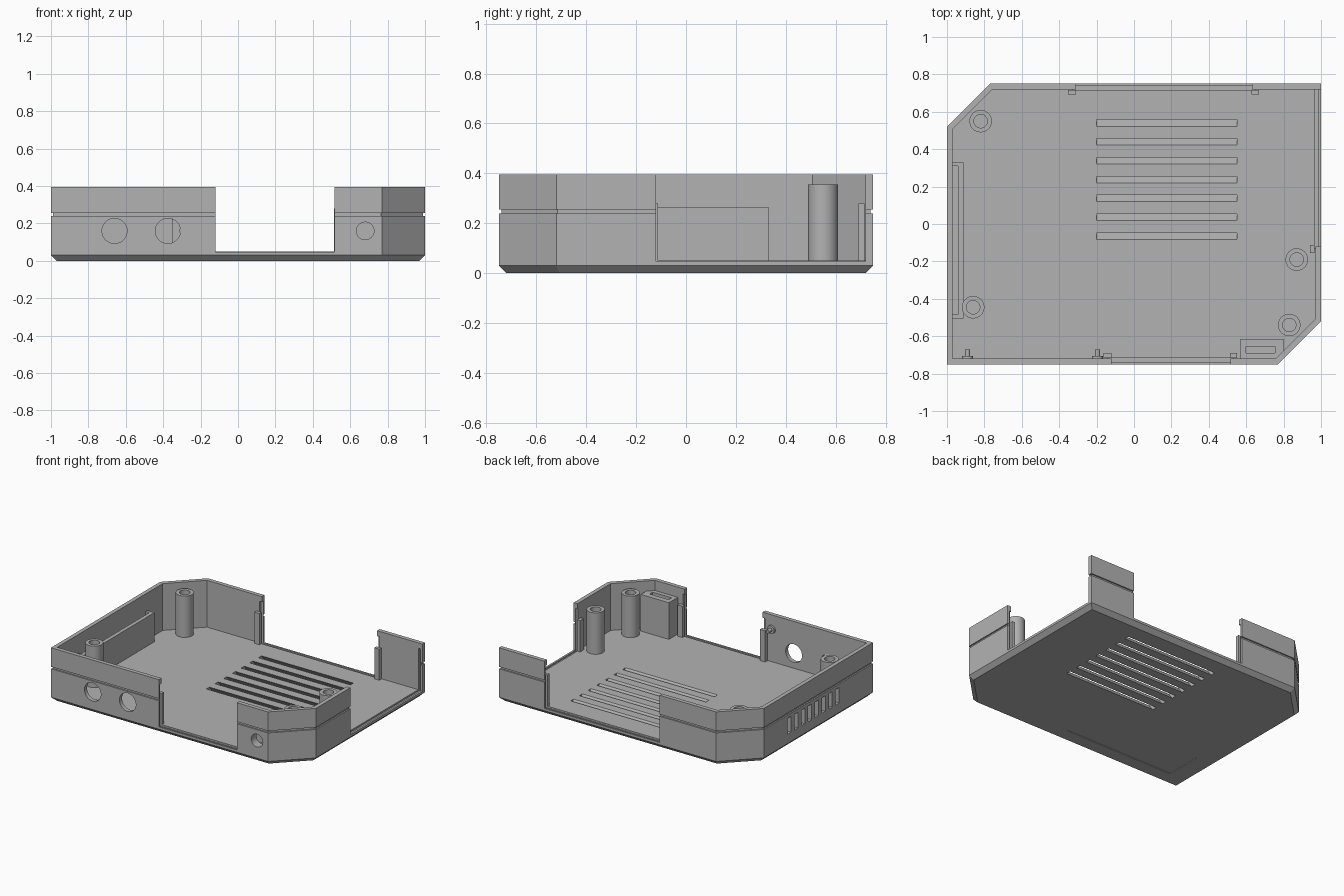
import bpy, bmesh, math
from mathutils import Matrix, Vector

if "Cube" in bpy.data.objects:
    bpy.data.objects.remove(bpy.data.objects["Cube"])

grey = bpy.data.materials.new("plain grey")
grey.diffuse_color = (0.45, 0.45, 0.45, 1)
grey.use_nodes = True
grey.node_tree.nodes["Principled BSDF"].inputs["Base Color"].default_value = grey.diffuse_color


def make(name, bm):
    bmesh.ops.recalc_face_normals(bm, faces=bm.faces)
    me = bpy.data.meshes.new(name)
    bm.to_mesh(me)
    bm.free()
    me.materials.append(grey)
    ob = bpy.data.objects.new(name, me)
    bpy.context.collection.objects.link(ob)
    return ob


def loft(name, rings):
    """Closed solid skinned through rings of equal point count."""
    bm = bmesh.new()
    loops = [[bm.verts.new(p) for p in r] for r in rings]
    for a, b in zip(loops, loops[1:]):
        for i in range(len(a)):
            j = (i + 1) % len(a)
            bm.faces.new((a[i], a[j], b[j], b[i]))
    bm.faces.new(loops[0])
    bm.faces.new(loops[-1])
    return make(name, bm)


def prism(name, pts, z0, z1, shift=0):
    return loft(name, [[(x, y + shift, z0) for x, y in pts], [(x, y, z1) for x, y in pts]])


def box(name, x0, x1, y0, y1, z0, z1, shift=0):
    return prism(name, [(x0, y0), (x1, y0), (x1, y1), (x0, y1)], z0, z1, shift)


def rod(name, x, z, r, y0, y1, n=48):
    """Cylinder lying along y."""
    bm = bmesh.new()
    m = Matrix.Translation((x, (y0 + y1) / 2, z)) @ Matrix.Rotation(math.pi / 2, 4, 'X')
    bmesh.ops.create_cone(bm, cap_ends=True, segments=n, radius1=r, radius2=r, depth=y1 - y0, matrix=m)
    return make(name, bm)


def cut(target, cutters):
    for c in cutters:
        mod = target.modifiers.new("cut", 'BOOLEAN')
        mod.operation, mod.solver, mod.object = 'DIFFERENCE', 'EXACT', c
    bpy.context.view_layer.update()
    me = bpy.data.meshes.new_from_object(target.evaluated_get(bpy.context.evaluated_depsgraph_get()))
    target.modifiers.clear()
    target.data = me
    for c in cutters:
        bpy.data.objects.remove(c)


def smooth(ob):
    bpy.ops.object.select_all(action='DESELECT')
    ob.select_set(True)
    bpy.context.view_layer.objects.active = ob
    bpy.ops.object.shade_smooth_by_angle(angle=math.radians(30))


def outline(d, z):
    """Rectangle with two clipped corners, inset by d."""
    x, y, c = 1 - d, 0.75 - d, 0.23 - 0.586 * d
    return [(-x, -y, z), (x - c, -y, z), (x, -y + c, z), (x, y, z), (-x + c, y, z), (-x, y - c, z)]


# Tray: bevelled base, seam groove round the outside, hollow inside
tray = loft("tray_shell", [outline(d, z) for d, z in [
    (0.03, 0), (0, 0.03), (0, 0.24), (0.01, 0.24), (0.01, 0.255), (0, 0.255),
    (0, 0.395), (0.03, 0.395), (0.03, 0.05)]])

cutters = [
    # Port openings in the front, back and right walls
    box("cut", -0.12, 0.515, -0.8, -0.715, 0.047, 0.5),
    box("cut", -0.31, 0.63, 0.715, 0.8, 0.047, 0.5),
    box("cut", 0.965, 1.1, -0.12, 0.72, 0.047, 0.5),
    # Panel grooves in the opening edges
    box("cut", -0.14, 0.53, -0.738, -0.716, 0.038, 0.355),
    box("cut", -0.33, 0.65, 0.716, 0.738, 0.038, 0.355),
    box("cut", 0.966, 0.986, -0.13, 0.738, 0.038, 0.355),
    # Round holes in the front wall
    rod("cut", -0.66, 0.16, 0.067, -0.8, -0.7),
    rod("cut", -0.375, 0.16, 0.067, -0.8, -0.7),
    rod("cut", 0.68, 0.16, 0.047, -0.8, -0.7),
    # Label recess underneath
    box("cut", -0.84, 0.06, -0.625, -0.353, -0.02, 0.005),
]
# Slanted floor vents
for i in range(7):
    y = 0.54 - 0.1008 * i
    s = 0.04 / 0.05
    cutters.append(box("cut", -0.2, 0.55, y - 0.0175 - 0.02 * s, y + 0.0175 - 0.02 * s, -0.02, 0.07, 0.09 * s))
# Upright vents in the left wall
for i in range(8):
    y = 0.225 - 0.08 * i
    cutters.append(box("cut", -1.1, -0.96, y - 0.02, y + 0.02, 0.1, 0.215))
cut(tray, cutters)
smooth(tray)

# Hollow screw posts
for i, (x, y) in enumerate([(-0.82, 0.55), (-0.86, -0.445), (0.87, -0.19), (0.83, -0.54)]):
    def ring(r, z):
        return [(x + r * math.cos(t * math.tau / 40), y + r * math.sin(t * math.tau / 40), z) for t in range(40)]
    smooth(loft(f"screw_post_{i + 1}", [ring(0.06, 0.045), ring(0.06, 0.355), ring(0.036, 0.355), ring(0.036, 0.06)]))

# Rails holding the panels beside the openings
for i, (x0, x1, y0, y1) in enumerate([
        (-0.162, -0.12, -0.716, -0.69), (0.512, 0.552, -0.716, -0.69),
        (-0.352, -0.31, 0.692, 0.716), (0.627, 0.667, 0.692, 0.716),
        (0.942, 0.966, -0.155, -0.113)]):
    box(f"panel_rail_{i + 1}", x0, x1, y0, y1, 0.045, 0.28)

# Board holder along the left wall
box("board_holder_slab", -0.94, -0.912, -0.505, 0.33, 0.045, 0.265)
for y0, y1 in [(-0.505, -0.485), (0.31, 0.33)]:
    box("board_holder_end", -0.975, -0.94, y0, y1, 0.045, 0.265)

# Socket housing behind the small front hole
housing = prism("socket_housing", [(0.57, -0.722), (0.78, -0.722), (0.8, -0.7), (0.8, -0.615), (0.57, -0.615)], 0.045, 0.32)
cut(housing, [box("cut", 0.6, 0.755, -0.69, -0.655, 0.1, 0.5), rod("cut", 0.68, 0.16, 0.047, -0.8, -0.67)])
smooth(housing)

# Small pegs on the inside of the front wall
for x in (-0.89, -0.195):
    smooth(rod("peg_flange", x, 0.29, 0.03, -0.725, -0.705, 24))
    smooth(rod("peg_pin", x, 0.29, 0.013, -0.71, -0.67, 24))
